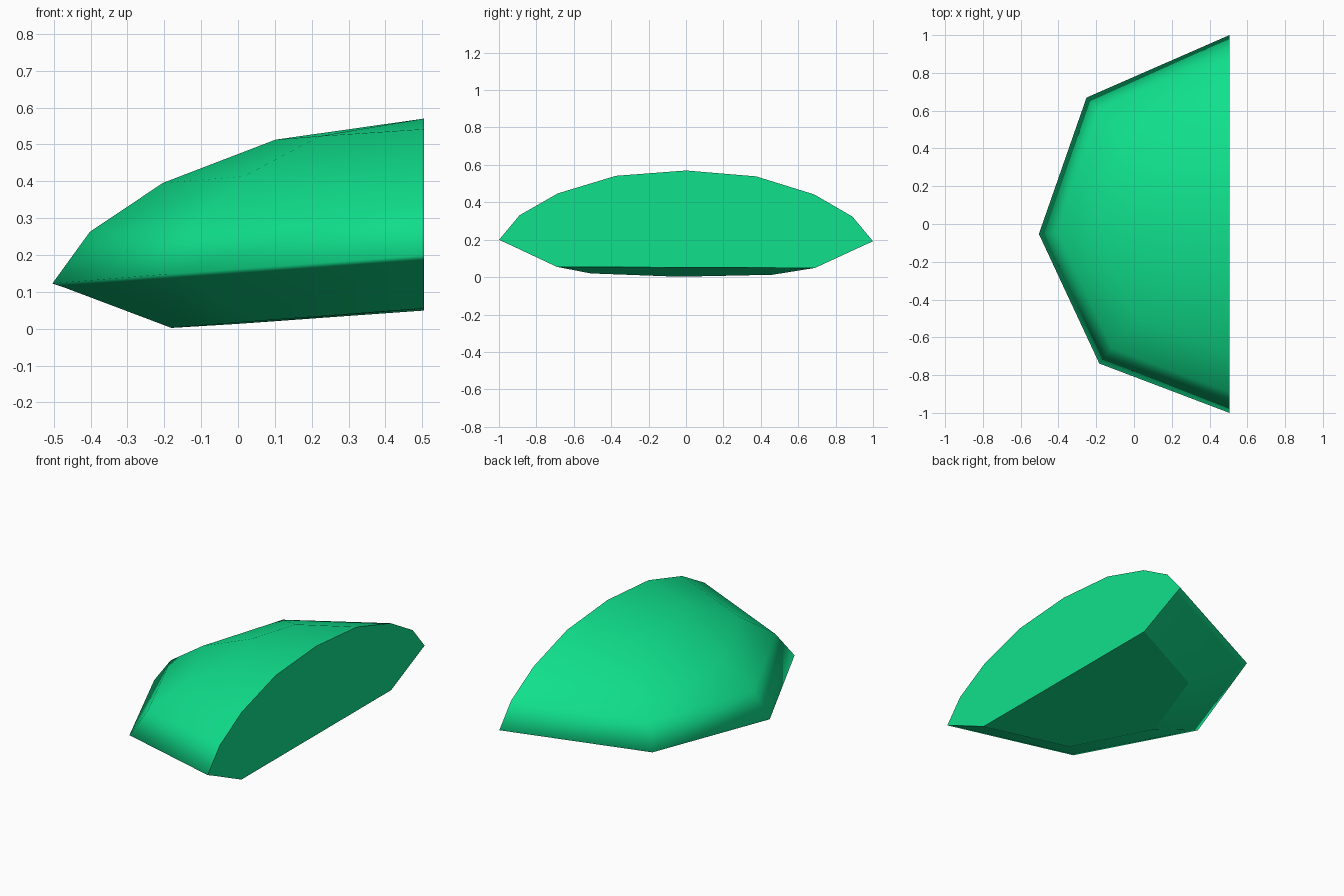
import bpy
import bmesh
from math import sin, cos, radians

cube = bpy.data.objects.get("Cube")
if cube:
    bpy.data.objects.remove(cube, do_unlink=True)

green = bpy.data.materials.new("emerald_green")
green.use_nodes = True
colour = (0.005, 0.75, 0.265, 1)
green.diffuse_color = colour
green.node_tree.nodes["Principled BSDF"].inputs["Base Color"].default_value = colour

CUT_X = 0.505     # plane of the flat cut side
RIM_Z = 0.195     # rim height at the middle of the cut
TILT = 0.072      # slope down towards the outer side
ANGLES = [90, 138.5, 183, 227, 270]

# radius and height of each ring, from the floor up to the crown
RINGS = [(0.69, -0.143), (0.965, -0.015), (1.0, 0), (0.89, 0.132),
         (0.685, 0.25), (0.375, 0.345)]
CROWN = 0.375

bm = bmesh.new()


def ring_vert(radius, height, angle):
    on_cut = angle in (90, 270)
    r = radius if on_cut else radius * 1.01
    x, y = r * cos(radians(angle)), r * sin(radians(angle))
    z = RIM_Z + height + TILT * x - 0.004 * y
    x = 0 if on_cut else x - TILT * height
    return bm.verts.new((CUT_X + x, y, z))


rings = [[ring_vert(r, h, a) for a in ANGLES] for r, h in RINGS]
crown = bm.verts.new((CUT_X, 0, RIM_Z + CROWN))

# Domed shell and tapered underside
shell = []
for low, high in zip(rings, rings[1:]):
    for i in range(len(ANGLES) - 1):
        shell.append(bm.faces.new((low[i], low[i + 1], high[i + 1], high[i])))
for i in range(len(ANGLES) - 1):
    shell.append(bm.faces.new((rings[-1][i], rings[-1][i + 1], crown)))
for face in shell:
    face.smooth = True

# Flat floor and flat cut side
bm.faces.new(rings[0])
bm.faces.new([r[0] for r in rings] + [crown] + [r[-1] for r in reversed(rings)])

# Crisp edges beneath the rim and around the flat faces
for edge in bm.edges:
    under_rim = all(v in rings[1] for v in edge.verts)
    if under_rim or any(not f.smooth for f in edge.link_faces):
        edge.smooth = False

bmesh.ops.recalc_face_normals(bm, faces=bm.faces[:])
mesh = bpy.data.meshes.new("half_dome")
bm.to_mesh(mesh)
bm.free()
mesh.materials.append(green)
half_dome = bpy.data.objects.new("half_dome", mesh)
bpy.context.collection.objects.link(half_dome)
